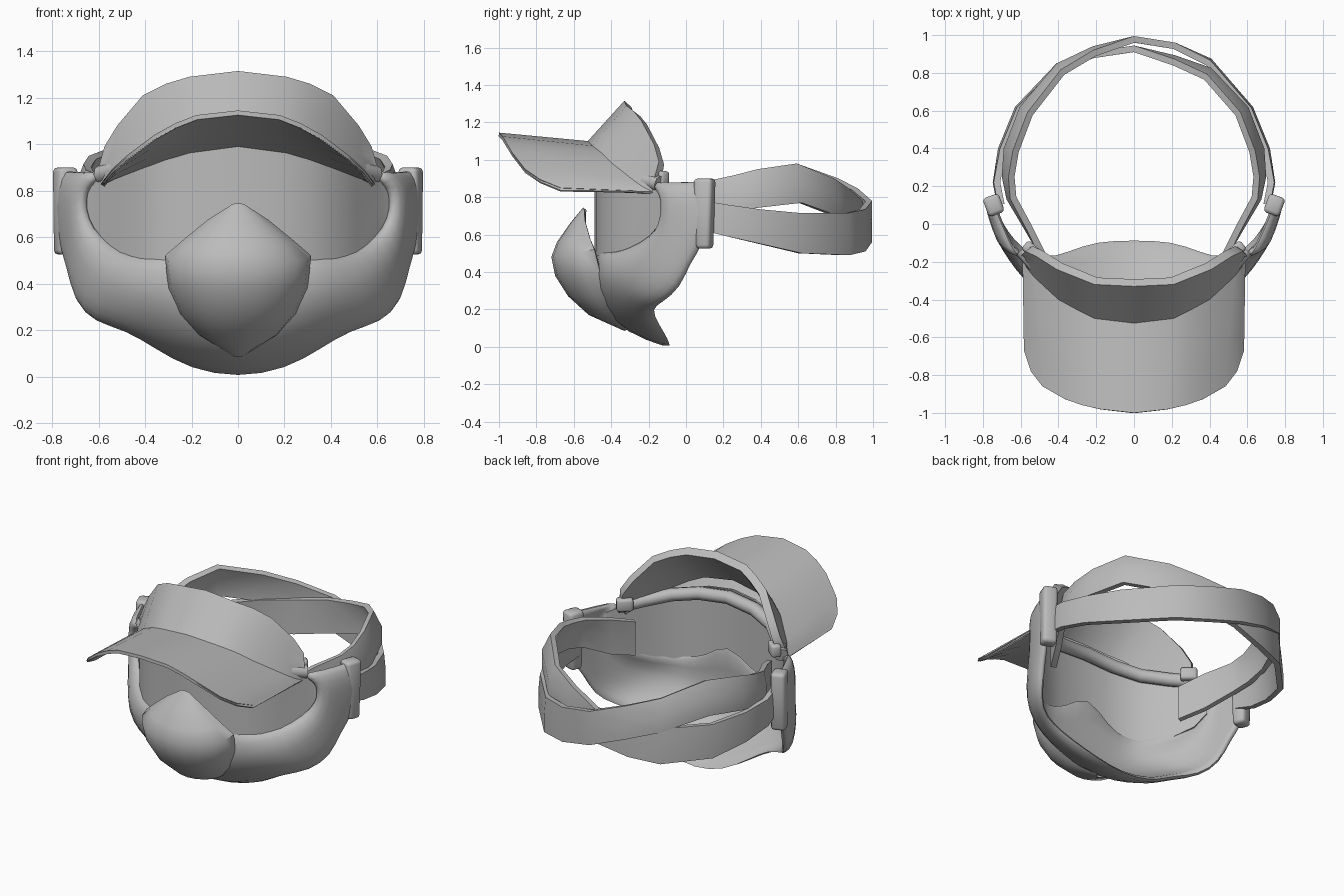
import bpy, bmesh, math
from mathutils import Vector, Matrix

if "Cube" in bpy.data.objects:
    bpy.data.objects.remove(bpy.data.objects["Cube"])

grey = bpy.data.materials.new("plain_grey")
grey.diffuse_color = (0.5, 0.5, 0.5, 1)
grey.use_nodes = True
grey.node_tree.nodes["Principled BSDF"].inputs["Base Color"].default_value = grey.diffuse_color


def finish(ob, angle=40):
    """Apply modifiers, then smooth the shading but keep hard edges."""
    bpy.ops.object.select_all(action='DESELECT')
    ob.select_set(True)
    bpy.context.view_layer.objects.active = ob
    bpy.ops.object.convert(target='MESH')
    bpy.ops.object.shade_smooth_by_angle(angle=math.radians(angle))


def add_object(name, bm):
    me = bpy.data.meshes.new(name)
    bm.to_mesh(me)
    bm.free()
    me.materials.append(grey)
    ob = bpy.data.objects.new(name, me)
    bpy.context.collection.objects.link(ob)
    return ob


def mirrored(cols):
    """Columns from the centre plane to the right side, extended to the left."""
    return [[(-x, y, z) for x, y, z in c] for c in reversed(cols[1:])] + cols


def sheet(name, cols, thick, centre, subdiv=0, angle=40):
    """Skin a grid of columns, face it away from centre and thicken it inward."""
    bm = bmesh.new()
    g = [[bm.verts.new(p) for p in c] for c in cols]
    for a, b in zip(g, g[1:]):
        for i in range(len(a) - 1):
            bm.faces.new((a[i], b[i], b[i + 1], a[i + 1]))
    bm.normal_update()
    c = Vector(centre)
    if sum(f.normal.dot(f.calc_center_median() - c) * f.calc_area() for f in bm.faces) < 0:
        bmesh.ops.reverse_faces(bm, faces=bm.faces[:])
    ob = add_object(name, bm)
    m = ob.modifiers.new("thickness", 'SOLIDIFY')
    m.thickness, m.offset = thick, -1
    if subdiv:
        ob.modifiers.new("smooth", 'SUBSURF').levels = subdiv
    finish(ob, angle)
    return ob


def lerp(a, b, t):
    return tuple(p + (q - p) * t for p, q in zip(a, b))


# Face mask: columns from the lens opening to the outer rim
mask = [
    [(0, -.44, .72), (0, -.51, .36), (0, -.43, .17), (0, -.34, .075), (0, -.085, -.03)],
    [(.17, -.46, .55), (.18, -.5, .36), (.2, -.43, .20), (.2, -.31, .10), (.21, -.09, .01)],
    [(.33, -.46, .515), (.34, -.48, .38), (.35, -.42, .27), (.36, -.31, .16), (.36, -.15, .105)],
    [(.42, -.39, .52), (.46, -.41, .42), (.48, -.37, .32), (.5, -.29, .23), (.48, -.19, .185)],
    [(.51, -.3, .545), (.56, -.33, .45), (.60, -.28, .36), (.63, -.21, .265), (.62, -.13, .22)],
    [(.6, -.18, .61), (.65, -.22, .53), (.69, -.15, .44), (.715, -.09, .35), (.705, -.03, .305)],
    [(.645, -.14, .69), (.695, -.15, .62), (.73, -.07, .56), (.74, -.02, .5), (.735, .02, .445)],
    [(.65, -.13, .76), (.71, -.14, .74), (.75, -.03, .70), (.78, .06, .63), (.78, .1, .55)],
    [(.635, -.14, .81), (.695, -.15, .83), (.755, -.03, .83), (.79, .09, .82), (.795, .14, .79)],
    [(.6, -.18, .835), (.63, -.19, .885), (.68, -.1, .89), (.75, .07, .895), (.79, .14, .90)],
]
sheet("face_mask", mirrored(mask), .045, (0, 0, .6), 1, 60)

# Nose guard: (centre y, centre z, edge x, edge y, edge z) from top to bottom
nose_rows = [
    (-.55, .745, .03, -.545, .738), (-.62, .66, .13, -.54, .675),
    (-.69, .56, .24, -.515, .585), (-.72, .48, .315, -.49, .52),
    (-.70, .38, .30, -.455, .38), (-.63, .27, .25, -.43, .27),
    (-.52, .17, .17, -.385, .18), (-.33, .085, .03, -.3, .095),
]
nose = []
for i in range(-5, 6):
    a = i / 5 * math.pi / 2
    s, c = math.sin(a), math.cos(a)
    nose.append([(ex * s, ey + (cy - ey) * c, ez + (cz - ez) * c)
                 for cy, cz, ex, ey, ez in nose_rows])
sheet("nose_guard", nose, .025, (0, -.35, .4), 0, 50)

# Curved lens: (x, y, bottom z, top z)
lens = [(0, -.49, .5, 1.01), (.17, -.48, .49, .99), (.31, -.445, .48, .95), (.42, -.375, .49, .92),
        (.51, -.285, .51, .89), (.6, -.16, .57, .86), (.655, -.11, .66, .83)]
sheet("lens", mirrored([[(x, y, b), (x, y, (b + t) / 2), (x, y, t)] for x, y, b, t in lens]),
      .012, (0, 0, .7))

# Visor: crown and brim share a root line, the underside runs lower to the lens
root = [(0, -.525, 1.1), (.21, -.5, 1.075), (.3, -.455, 1.04), (.4, -.4, .985), (.53, -.28, .89),
        (.57, -.23, .855), (.59, -.18, .83)]
top = [(0, -.33, 1.315), (.21, -.32, 1.29), (.31, -.28, 1.26), (.41, -.24, 1.21), (.52, -.17, 1.08),
       (.575, -.145, .99), (.6, -.17, .90)]
edge = [(0, -1, 1.145), (.18, -.98, 1.125), (.27, -.96, 1.09), (.36, -.93, 1.04), (.48, -.86, .95),
        (.54, -.78, .895), (.575, -.67, .85)]
under = [(0, -.5, .99), (.21, -.475, .962), (.3, -.445, .935), (.4, -.39, .9), (.53, -.28, .85),
         (.565, -.23, .833), (.585, -.18, .822)]
sheet("visor_crown", mirrored([[lerp(r, t, k / 3) for k in range(4)] for r, t in zip(root, top)]),
      .05, (0, 0, .8))
sheet("visor_brim", mirrored([[lerp(r, e, k / 3) for k in range(4)] for r, e in zip(root, edge)]),
      .02, (0, -.6, .2))
low_edge = [(x, y, z - .02) for x, y, z in edge]
sheet("brim_underside", mirrored([[lerp(u, e, k / 3) for k in range(4)]
                                  for u, e in zip(under, low_edge)]), .01, (0, -.6, 3))

# Rounded bar behind the top of the lens
bar = [(0, -.44, .975), (.2, -.425, .955), (.36, -.365, .925), (.49, -.25, .895), (.59, -.14, .87)]
bar = [(-x, y, z) for x, y, z in reversed(bar[1:])] + bar
cu = bpy.data.curves.new("upper_bar", 'CURVE')
cu.dimensions = '3D'
cu.bevel_depth, cu.bevel_resolution, cu.use_fill_caps = .042, 2, True
sp = cu.splines.new('POLY')
sp.points.add(len(bar) - 1)
for p, co in zip(sp.points, bar):
    p.co = (*co, 1)
cu.materials.append(grey)
bar_ob = bpy.data.objects.new("upper_bar", cu)
bpy.context.collection.objects.link(bar_ob)
finish(bar_ob, 60)

# Crossing head straps: (x, y, bottom z, top z, lean of the top edge),
# from high on the left side, around the back, to low on the right side
strap = [
    (-.5, -.17, .58, .80, .0), (-.58, -.03, .62, .85, .01), (-.675, .13, .70, .89, .02),
    (-.70, .25, .725, .915, .035), (-.69, .4, .745, .95, .05), (-.605, .62, .77, .98, .05),
    (-.41, .85, .695, .90, .04), (-.22, .94, .635, .845, .02), (0, .995, .56, .78, 0),
    (.22, .96, .51, .735, 0), (.41, .875, .49, .715, .01), (.63, .62, .5, .715, .01),
    (.72, .4, .55, .735, .01), (.748, .22, .59, .76, .005), (.725, .1, .62, .78, .005),
]
for name, side, inset in (("outer_strap", 1, 0), ("inner_strap", -1, .05)):
    cols = []
    for x, y, b, t, lean in strap:
        # the inner strap passes under the other one at the back only
        near_back = max(0, 1 - abs(x) / .6) if y > .3 else 0
        y -= inset * min(1, near_back * 1.5)
        k = 1 - lean / math.hypot(x, y - .2)
        cols.append([(side * x, y, b), (side * x, y, (b + t) / 2),
                     (side * x * k, .2 + (y - .2) * k, t)])
    sheet(name, cols, .035, (0, .4, .7))


def block(name, loc, size, spin, taper=1.0, width=.02):
    """Rounded box, narrower at the bottom, turned about the vertical."""
    bm = bmesh.new()
    bmesh.ops.create_cube(bm, size=1)
    for v in bm.verts:
        if v.co.z < 0:
            v.co.y *= taper
    bmesh.ops.scale(bm, vec=size, verts=bm.verts)
    bmesh.ops.rotate(bm, matrix=Matrix.Rotation(spin, 3, 'Z'), verts=bm.verts)
    bmesh.ops.translate(bm, vec=loc, verts=bm.verts)
    ob = add_object(name, bm)
    m = ob.modifiers.new("round", 'BEVEL')
    m.width, m.segments = width, 2
    finish(ob, 50)


# Strap holders at the ears and small clips under the visor
for side, tag in ((1, "right"), (-1, "left")):
    block(tag + "_strap_holder", (side * .743, .1, .712), (.09, .105, .375), side * -.35, .75)
    block(tag + "_visor_clip", (side * .54, -.14, .9), (.1, .06, .08), side * .7, 1, .015)
